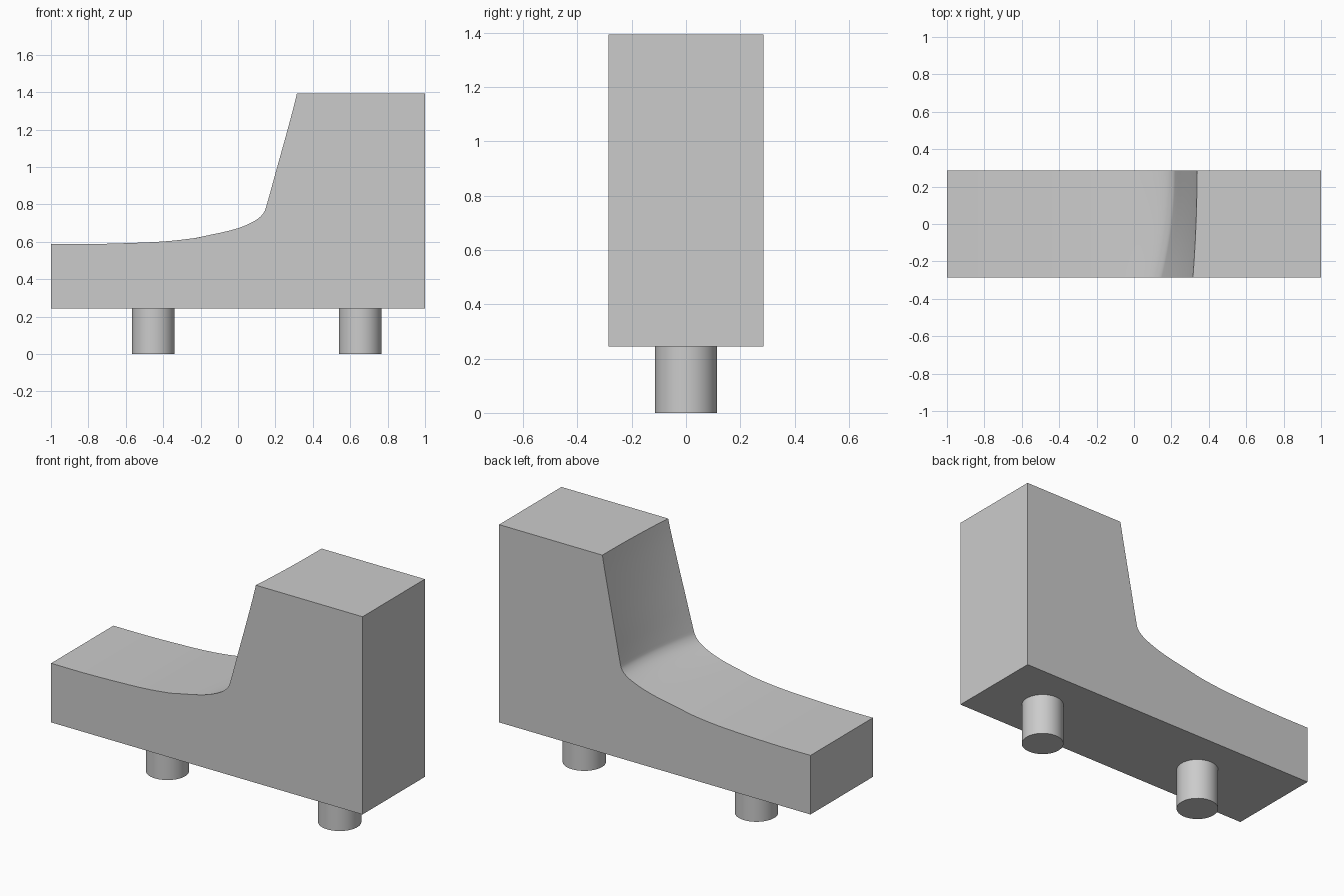
import bpy
import bmesh
from mathutils import Vector

default = bpy.data.objects.get("Cube")
if default:
    bpy.data.objects.remove(default, do_unlink=True)

GREY = (0.6, 0.6, 0.6, 1)
mat = bpy.data.materials.new("plain grey")
mat.use_nodes = True
mat.diffuse_color = GREY
mat.node_tree.nodes["Principled BSDF"].inputs["Base Color"].default_value = GREY

BASE_Z, TOP_Z, HALF_Y, LEG_R = 0.245, 1.393, 0.286, 0.114
ROWS, STEPS = 12, 4

# Upper outline at the front: x, z, and how far it drifts in x towards the back
OUTLINE = [(-1, 0.588, 0), (-0.8, 0.588, 0), (-0.6, 0.593, 0), (-0.4, 0.602, 0),
           (-0.24, 0.619, 0), (-0.17, 0.633, 0), (-0.05, 0.659, 0.02),
           (0.03, 0.684, 0.04), (0.1, 0.719, 0.06), (0.138, 0.757, 0.07),
           (0.157, 0.81, 0.068), (0.2, 0.966, 0.055), (0.25, 1.145, 0.04),
           (0.292, 1.3, 0.028), (0.315, TOP_Z, 0.022)]


def finish(obj):
    obj.data.materials.append(mat)
    bpy.ops.object.select_all(action="DESELECT")
    obj.select_set(True)
    bpy.context.view_layer.objects.active = obj
    bpy.ops.object.shade_smooth_by_angle(angle=0.6)


def smooth_path(points):
    """Catmull-Rom curve through the points."""
    p = [Vector(q) for q in points]
    p = [p[0]] + p + [p[-1]]
    path = []
    for a, b, c, d in zip(p, p[1:], p[2:], p[3:]):
        for i in range(STEPS):
            t = i / STEPS
            path.append(b + 0.5 * t * (c - a + t * (2*a - 5*b + 4*c - d
                                                    + t * (3*(b - c) + d - a))))
    return path + [p[-1]]


# Body: side outline lofted from front to back
bm = bmesh.new()
path = smooth_path(OUTLINE)
loops = []
for r in range(ROWS + 1):
    t = r / ROWS
    y = HALF_Y * (2 * t - 1)
    bow = 1 - (1 - t) ** 2
    row = [(x + drift * bow, y, z) for x, z, drift in path]
    row += [(1, y, TOP_Z), (1, y, BASE_Z), (-1, y, BASE_Z)]
    loops.append([bm.verts.new(co) for co in row])
for a, b in zip(loops, loops[1:]):
    for i in range(len(a)):
        j = (i + 1) % len(a)
        bm.faces.new((a[i], a[j], b[j], b[i]))
bm.faces.new(loops[0])
bm.faces.new(loops[-1])
bmesh.ops.recalc_face_normals(bm, faces=bm.faces)
mesh = bpy.data.meshes.new("body")
bm.to_mesh(mesh)
bm.free()
body = bpy.data.objects.new("body", mesh)
bpy.context.collection.objects.link(body)
finish(body)

# Round pegs underneath
for name, x in (("right_peg", -0.453), ("left_peg", 0.653)):
    bpy.ops.mesh.primitive_cylinder_add(vertices=48, radius=LEG_R, depth=BASE_Z,
                                        location=(x, 0, BASE_Z / 2))
    peg = bpy.context.object
    peg.name = name
    finish(peg)
